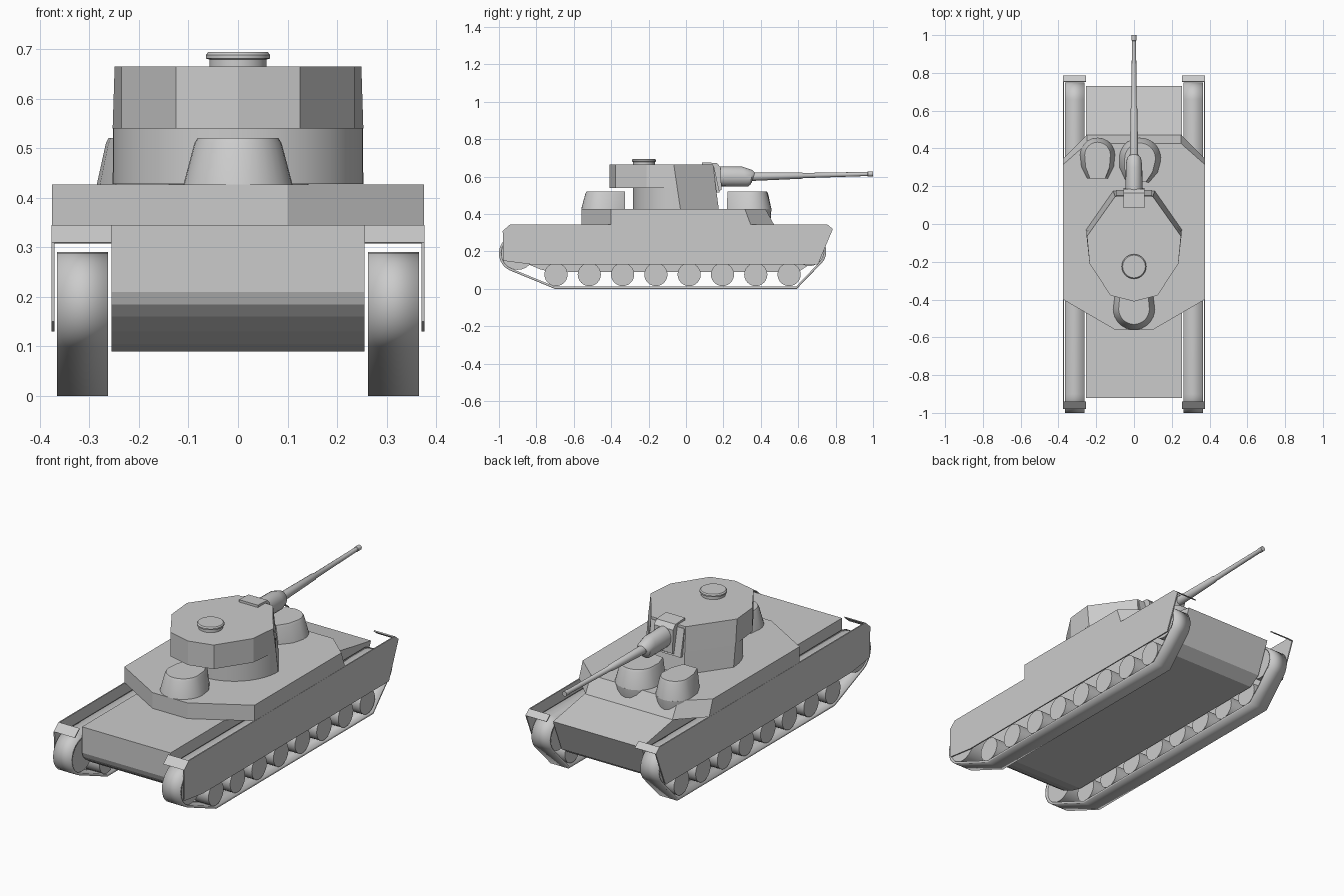
import bpy, bmesh
from math import sin, cos, radians, pi
from mathutils import Vector

if "Cube" in bpy.data.objects:
    bpy.data.objects.remove(bpy.data.objects["Cube"])


def loft(name, rings, caps=True, closed=True, smooth=0):
    """Skin equal-length point rings into one mesh."""
    bm = bmesh.new()
    vs = [[bm.verts.new(p) for p in r] for r in rings]
    n = len(rings[0])
    for a, b in zip(vs, vs[1:]):
        for i in range(n if closed else n - 1):
            j = (i + 1) % n
            bm.faces.new((a[i], a[j], b[j], b[i]))
    if caps:
        bm.faces.new(vs[0])
        bm.faces.new(vs[-1])
    bmesh.ops.recalc_face_normals(bm, faces=bm.faces[:])
    me = bpy.data.meshes.new(name)
    bm.to_mesh(me)
    bm.free()
    ob = bpy.data.objects.new(name, me)
    bpy.context.collection.objects.link(ob)
    if smooth:
        bpy.ops.object.select_all(action='DESELECT')
        ob.select_set(True)
        bpy.context.view_layer.objects.active = ob
        bpy.ops.object.shade_smooth_by_angle(angle=radians(smooth))
    return ob


def side_prism(name, prof, x0, x1, **kw):
    """Extrude a (y, z) profile along x."""
    return loft(name, [[(x, y, z) for y, z in prof] for x in (x0, x1)], **kw)


def arc(cx, cy, r, a0, a1, n):
    return [(cx + r * cos(radians(a0 + (a1 - a0) * i / n)),
             cy + r * sin(radians(a0 + (a1 - a0) * i / n))) for i in range(n + 1)]


def mirrored(half):
    """Complete a right-hand (x > 0) plan outline."""
    return half + [(-x, y) for x, y in reversed(half) if abs(x) > 1e-5]


def at_z(plan, z):
    return [(x, y, z) for x, y in plan]


# Hull tub: flat deck, sloped nose, rounded lower rear
side_prism("hull", [(-.92, .345), (.47, .345), (.73, .30), (.66, .13), (.60, .09),
                    (-.72, .09), (-.78, .105), (-.84, .13), (-.885, .16), (-.91, .185),
                    (-.92, .21)], -.255, .255)

# Superstructure, full width, raked front
low = mirrored([(.1, -.56), (.375, -.40), (.375, .345), (.25, .47)])
top = mirrored([(.1, -.56), (.375, -.40), (.375, .315), (.25, .425)])
loft("superstructure", [at_z(low, .345), at_z(top, .427)])

# Running gear, both sides
for s, tag in ((1, "right"), (-1, "left")):
    side_prism(f"skirt_{tag}", [(-.94, .345), (.755, .345), (.785, .32), (.705, .13),
                                (-.82, .13), (-.975, .15), (-.98, .31)], s * .370, s * .376)
    side_prism(f"rear_flap_{tag}", [(-.98, .31), (-.94, .345), (-.94, .339), (-.976, .308)],
               s * .255, s * .376)
    side_prism(f"front_flap_{tag}", [(.755, .345), (.785, .32), (.781, .317), (.752, .339)],
               s * .255, s * .376)
    belt = (arc(-.90, .19, .094, 90, 245, 16) + [(-.70, .006), (.59, .006)]
            + arc(.66, .20, .084, -42, 90, 14))
    tr = side_prism(f"track_{tag}", belt, s * .262, s * .365, caps=False, smooth=25)
    mod = tr.modifiers.new("thickness", 'SOLIDIFY')
    mod.thickness = .012
    mod.offset = 0
    for i in range(8):
        side_prism(f"road_wheel_{tag}_{i + 1}", arc(-.695 + i * .178, .077, .062, 0, 345, 23),
                   s * .268, s * .36, smooth=30)
    side_prism(f"idler_{tag}", arc(-.90, .19, .088, 0, 345, 23), s * .268, s * .36, smooth=30)
    side_prism(f"sprocket_{tag}", arc(.66, .20, .078, 0, 345, 23), s * .268, s * .36, smooth=30)


# Small auxiliary turrets: tapered horseshoe plan with flat back
def small_turret(name, x, y, r, back, turn, base_z, nose=0):
    def plan(rad, z, dip=0):
        pts = arc(0, 0, rad, 0, 180, 16) + [(-rad * .93, -back * .5), (-rad * .58, -back),
                                            (rad * .58, -back), (rad * .93, -back * .5)]
        c, t = cos(radians(turn)), sin(radians(turn))
        return [(x + c * u - t * v, y + t * u + c * v, z - dip * (v > rad * .6)) for u, v in pts]
    rings = [plan(r, base_z), plan(r * .80, .51, 0), plan(r * .74, .521)]
    ob = loft(name, rings, smooth=35)
    if nose:  # tapered barbette showing through the sloped front plate
        cyl = [[(px, py, z) for px, py in arc(x, y, q, 0, 345, 23)]
               for z, q in ((.32, r * .78), (.37, r * .95), (.428, r))]
        loft(name + "_barbette", cyl, smooth=40)
    return ob


small_turret("front_left_turret", -.193, .365, .092, .125, 0, .427, 1)
small_turret("front_centre_turret", .032, .347, .11, .12, -8, .427, 1)
small_turret("rear_turret", 0, -.45, .11, .125, 180, .427)

# Main turret: round basket with wedge front, faceted overhanging upper body
basket = [(.253 * cos(a), -.03 + .253 * sin(a)) for a in
          [-pi / 2 + pi / 2 * i / 14 for i in range(15)]]
loft("turret_lower", [at_z(mirrored(basket + [(.11, .175)]), .428),
                      at_z(mirrored(basket[:-1] + [(.252, -.047), (.105, .160)]), .541)],
     smooth=20)
body = [(0, -.41), (.125, -.378), (.235, -.21)]
loft("turret_upper", [at_z(mirrored(body + [(.253, -.047), (.105, .160)]), .54),
                      at_z(mirrored(body + [(.249, -.065), (.10, .145)]), .665)])

# Commander's hatch
rings = [[(x, y, z) for x, y in arc(0, -.225, r, 0, 348.75, 31)]
         for r, z in ((.058, .66), (.058, .679), (.065, .681), (.065, .688), (.060, .694))]
loft("hatch", rings, smooth=30)

# Gun mantlet block and front collar plate
side_prism("mantlet", [(.085, .66), (.085, .677), (.165, .673), (.185, .65), (.19, .53),
                       (.165, .515), (.085, .55)], -.055, .055)
side_prism("mantlet_plate", [(.125, .655), (.15, .655), (.18, .515), (.15, .515)], -.095, .095)


# Gun sleeve with slanted nose, then stepped barrel
def tube(name, stations, n=20):
    return loft(name, [[(r * cos(2 * pi * i / n), y + k * sin(2 * pi * i / n),
                         z + r * h * sin(2 * pi * i / n)) for i in range(n)]
                       for y, z, r, h, k in stations], smooth=35)


tube("gun_sleeve", [(.17, .602, .046, 1.15, 0), (.315, .600, .043, 1.25, -.015),
                    (.35, .596, .037, 1.05, .006), (.36, .597, .026, 1, .008)])
tube("gun_barrel", [(.30, .599, .024, 1, 0), (.62, .606, .017, 1, 0),
                    (.625, .606, .014, 1, 0), (.97, .6145, .011, 1, 0),
                    (.972, .6145, .013, 1, 0), (1.0, .615, .013, 1, 0)])
